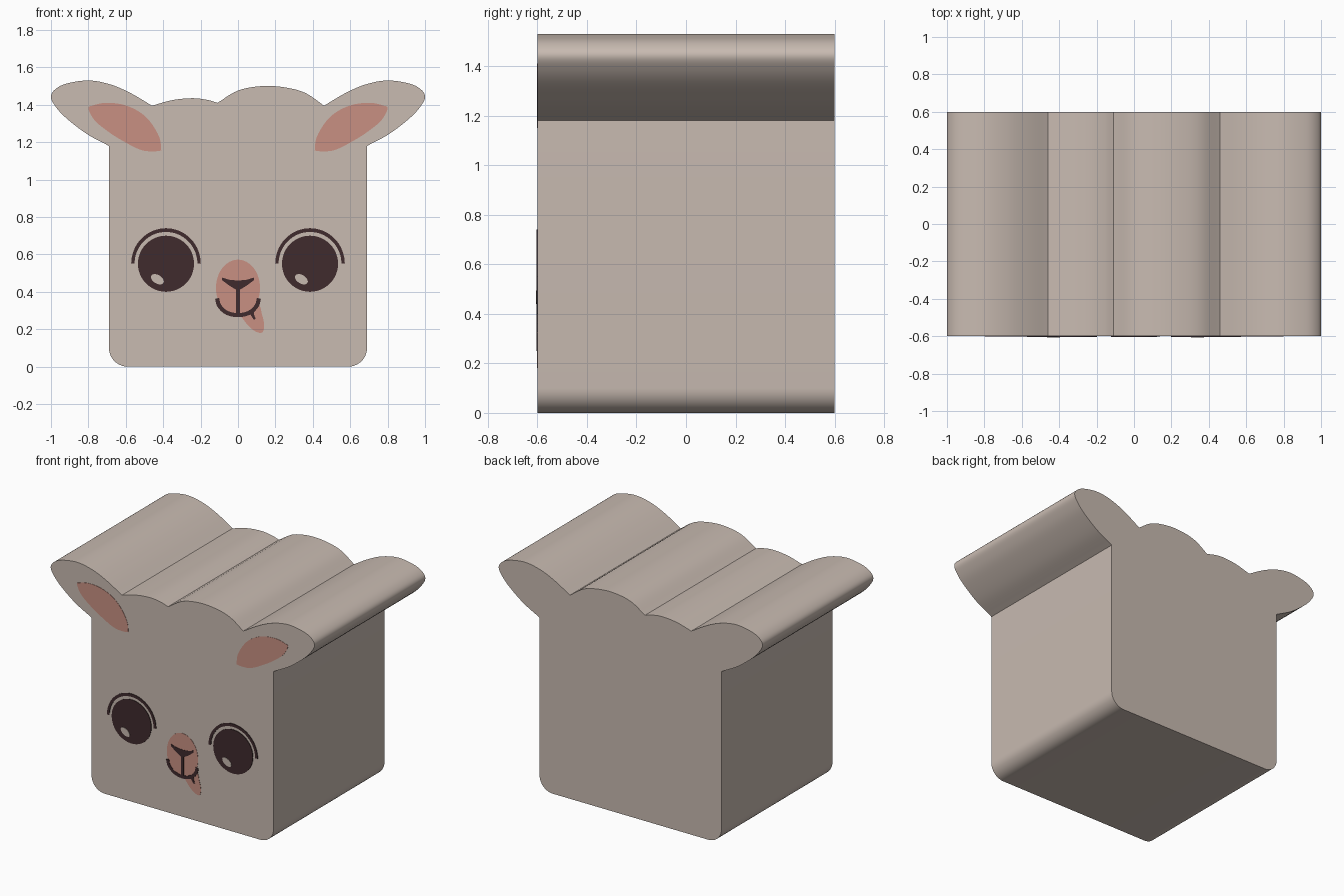
import bpy, bmesh, math
from mathutils import Vector

if "Cube" in bpy.data.objects:
    bpy.data.objects.remove(bpy.data.objects["Cube"])

FRONT = -0.6


def material(name, rgb):
    m = bpy.data.materials.new(name)
    m.diffuse_color = (*rgb, 1)
    m.use_nodes = True
    m.node_tree.nodes["Principled BSDF"].inputs["Base Color"].default_value = m.diffuse_color
    return m


wool = material("beige wool", (0.58, 0.495, 0.44))
pink = material("soft pink", (0.58, 0.28, 0.225))
dark = material("dark brown", (0.05, 0.024, 0.026))


def spline(pts, steps=6):
    """Smooth open curve through the points."""
    p = [Vector(q) for q in pts]
    p = [2 * p[0] - p[1]] + p + [2 * p[-1] - p[-2]]
    out = []
    for i in range(1, len(p) - 2):
        a, b, c, d = p[i - 1:i + 3]
        for k in range(steps):
            t = k / steps
            out.append(0.5 * (2 * b + (c - a) * t + (2 * a - 5 * b + 4 * c - d) * t * t
                              + (3 * b - a - 3 * c + d) * t ** 3))
    return out + [p[-2]]


def arc(cx, cz, rx, rz, a0, a1, n, tilt=0):
    out = []
    for i in range(n + 1):
        a = math.radians(a0 + (a1 - a0) * i / n)
        x, z = rx * math.cos(a), rz * math.sin(a)
        c, s = math.cos(math.radians(tilt)), math.sin(math.radians(tilt))
        out.append(Vector((cx + x * c - z * s, cz + x * s + z * c)))
    return out


def ellipse(cx, cz, rx, rz, n=48, tilt=0):
    return arc(cx, cz, rx, rz, 0, 360, n, tilt)[:-1]


def stroke(path, w):
    """Outline of a line of constant width."""
    left, right = [], []
    for i, p in enumerate(path):
        d = (path[min(i + 1, len(path) - 1)] - path[max(i - 1, 0)]).normalized()
        n = Vector((-d.y, d.x)) * w / 2
        left.append(p + n)
        right.append(p - n)
    return left + right[::-1]


def prism(name, outline, y0, y1, mat):
    """Extrude an x-z outline along y."""
    clean = []
    for p in outline:
        if not clean or (Vector(p) - Vector(clean[-1])).length > 1e-4:
            clean.append(p)
    if (Vector(clean[0]) - Vector(clean[-1])).length < 1e-4:
        clean.pop()
    bm = bmesh.new()
    f = bm.faces.new([bm.verts.new((p[0], y0, p[1])) for p in clean])
    ext = bmesh.ops.extrude_face_region(bm, geom=[f])
    for v in ext["geom"]:
        if isinstance(v, bmesh.types.BMVert):
            v.co.y = y1
    bmesh.ops.recalc_face_normals(bm, faces=bm.faces)
    me = bpy.data.meshes.new(name)
    bm.to_mesh(me)
    bm.free()
    me.materials.append(mat)
    ob = bpy.data.objects.new(name, me)
    bpy.context.collection.objects.link(ob)
    return ob


def plate(name, outline, layer, mat):
    return prism(name, outline, FRONT + 0.001, FRONT - 0.002 * layer, mat)


def mirror(pts):
    return [Vector((-p[0], p[1])) for p in reversed(pts)]


# Head: rounded base, ears and wavy fringe as one profile
corner = arc(0.59, 0.1, 0.1, 0.1, -90, 0, 10)
ear = spline([(0.69, 1.18), (0.81, 1.245), (0.92, 1.33), (0.975, 1.39), (1.0, 1.44),
              (0.98, 1.48), (0.92, 1.512), (0.8, 1.53), (0.68, 1.508), (0.57, 1.46),
              (0.46, 1.395)])
big_wave = spline([(0.46, 1.395), (0.36, 1.463), (0.25, 1.493), (0.13, 1.5), (0.0, 1.476), (-0.11, 1.41)])
small_wave = spline([(-0.11, 1.41), (-0.16, 1.425), (-0.24, 1.435), (-0.35, 1.425), (-0.46, 1.395)])
head = prism("head", corner + ear + big_wave + small_wave + mirror(ear) + mirror(corner),
             FRONT, -FRONT, wool)
bpy.context.view_layer.objects.active = head
head.select_set(True)
bpy.ops.object.shade_smooth_by_angle(angle=math.radians(25))

# Inner ears
inner = spline([(0.41, 1.155), (0.46, 1.15), (0.524, 1.16), (0.604, 1.2), (0.685, 1.25), (0.765, 1.315),
                (0.80, 1.38), (0.78, 1.395), (0.711, 1.41), (0.62, 1.402), (0.535, 1.367),
                (0.47, 1.31), (0.42, 1.225), (0.41, 1.155)], 4)
plate("inner_ear_right", inner, 1, pink)
plate("inner_ear_left", mirror(inner), 1, pink)

# Eyes with lash arcs and glints
for side, s in (("left", -1), ("right", 1)):
    x = s * 0.385
    plate("eye_" + side, ellipse(x, 0.55, 0.15, 0.15), 2, dark)
    lash = arc(x, 0.55, 0.186, 0.19, 0, 180, 32) + arc(x, 0.55, 0.168, 0.17, 180, 0, 32)
    plate("lash_" + side, lash, 2, dark)
    plate("glint_" + side, ellipse(x - 0.046, 0.467, 0.038, 0.023, 20, -32), 3, wool)

# Muzzle and tongue
plate("muzzle", ellipse(0, 0.42, 0.118, 0.152), 1, pink)
plate("tongue", spline([(0.015, 0.27), (0.05, 0.225), (0.09, 0.19), (0.128, 0.182), (0.14, 0.22),
                        (0.128, 0.28), (0.105, 0.33), (0.015, 0.27)]), 1, pink)

# Nose and mouth line
half_nose = [(0.011, 0.28), (0.011, 0.412), (0.045, 0.432), (0.085, 0.462), (0.085, 0.476),
             (0.045, 0.464), (0.0, 0.46)]
plate("nose", half_nose + mirror(half_nose), 2, dark)
mouth = spline([(-0.112, 0.365), (-0.1, 0.325), (-0.06, 0.288), (0, 0.275), (0.06, 0.288),
                (0.1, 0.325), (0.112, 0.365)])
plate("mouth", stroke(mouth, 0.022), 2, dark)
plate("tongue_line", [(0.055, 0.3), (0.09, 0.31), (0.085, 0.28), (0.095, 0.255), (0.085, 0.25),
                      (0.068, 0.275)], 2, dark)
